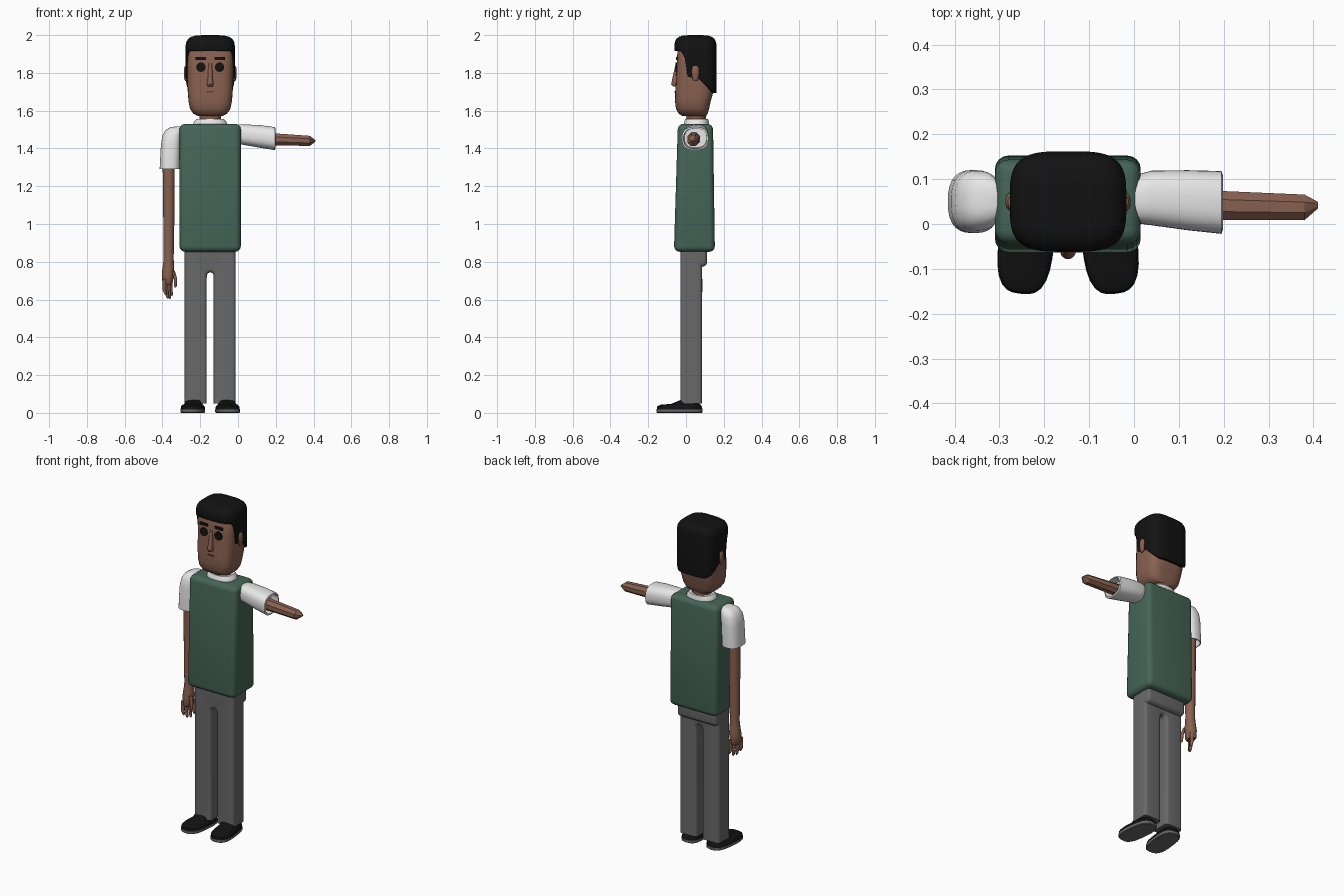
import bpy, bmesh, math
from mathutils import Matrix, Vector

CX = -0.147  # body centre line


def material(name, r, g, b):
    m = bpy.data.materials.new(name)
    m.diffuse_color = (r, g, b, 1)
    return m


GREEN = material("vest green", 0.06, 0.13, 0.095)
SKIN = material("skin brown", 0.25, 0.12, 0.08)
WHITE = material("shirt white", 0.8, 0.8, 0.8)
GREY = material("trouser grey", 0.14, 0.14, 0.14)
BLACK = material("black", 0.006, 0.006, 0.006)
LIP = material("lip brown", 0.12, 0.05, 0.035)


def finish(name, bm, mat, angle=40):
    bmesh.ops.recalc_face_normals(bm, faces=bm.faces)
    me = bpy.data.meshes.new(name)
    bm.to_mesh(me)
    bm.free()
    me.materials.append(mat)
    ob = bpy.data.objects.new(name, me)
    bpy.context.collection.objects.link(ob)
    bpy.ops.object.select_all(action='DESELECT')
    ob.select_set(True)
    bpy.context.view_layer.objects.active = ob
    bpy.ops.object.shade_smooth_by_angle(angle=math.radians(angle))
    return ob


def unit(i, n, p):
    """Point i of n on a unit superellipse with exponent p."""
    a = 2 * math.pi * (i + 0.5) / n
    c, s = math.cos(a), math.sin(a)
    r = (abs(c) ** p + abs(s) ** p) ** (-1 / p)
    return c * r, s * r


def skin_rings(bm, rings):
    loops = [[bm.verts.new(v) for v in ring] for ring in rings]
    n = len(loops[0])
    for a, b in zip(loops, loops[1:]):
        for i in range(n):
            bm.faces.new((a[i], a[(i + 1) % n], b[(i + 1) % n], b[i]))
    bm.faces.new(loops[0][::-1])
    bm.faces.new(loops[-1])


def loft(name, rings, mat, axis='z', n=32, p=2.0, angle=40):
    """Rings are (position on axis, centre a, centre b, radius a, radius b)."""
    bm = bmesh.new()
    pts = []
    for t, ca, cb, ra, rb in rings:
        uv = [unit(i, n, p) for i in range(n)]
        ab = [(ca + u * ra, cb + v * rb) for u, v in uv]
        pts.append([(a, b, t) if axis == 'z' else (t, a, b) for a, b in ab])
    skin_rings(bm, pts)
    return finish(name, bm, mat, angle)


def box(name, x, y, z, mat, bevel=0.0, shape=None):
    """Bevelled box between ranges; shape(v) adjusts corners first."""
    bm = bmesh.new()
    bmesh.ops.create_cube(bm, size=1)
    for v in bm.verts:
        v.co = Vector([r[0] + (c + 0.5) * (r[1] - r[0]) for r, c in zip((x, y, z), v.co)])
        if shape:
            shape(v.co)
    if bevel:
        bmesh.ops.bevel(bm, geom=bm.edges[:], offset=bevel, segments=4, profile=0.5, affect='EDGES')
    return finish(name, bm, mat, 35)


# Vest, slightly shallower at the top
def vest_taper(c):
    if c.z > 1.2:
        c.y = -0.043 if c.y < 0.05 else 0.143


box("vest", (-0.31, 0.015), (-0.064, 0.153), (0.853, 1.53), GREEN, 0.03, vest_taper)

# Trousers: front outline with a rounded crotch, extruded backwards
half = [(0.0185, 0.05), (0.0185, 0.715)]
half += [(0.0185 * math.cos(a), 0.722 + 0.022 * math.sin(a)) for a in (0.4, 0.8, 1.2)]
outline = [(0.135, 0.05)] + half + [(0, 0.745)]
outline += [(-x, z) for x, z in reversed(half)] + [(-0.135, 0.05), (-0.135, 0.9), (0.135, 0.9)]
bm = bmesh.new()
face = bm.faces.new([bm.verts.new((CX + x, -0.03, z)) for x, z in outline])
ext = bmesh.ops.extrude_face_region(bm, geom=[face])
bmesh.ops.translate(bm, vec=(0, 0.115, 0), verts=[g for g in ext["geom"] if isinstance(g, bmesh.types.BMVert)])
rim = [e for e in bm.edges if abs(e.verts[0].co.y - e.verts[1].co.y) < 1e-4
       and min(v.co.z for v in e.verts) < 0.89 and max(v.co.z for v in e.verts) > 0.06]
bmesh.ops.bevel(bm, geom=rim, offset=0.018, segments=4, profile=0.5, affect='EDGES')
finish("trousers", bm, GREY)


def seat_taper(c):
    if c.z < 0.8 and c.y > 0.05:
        c.z += 0.03


box("trouser_seat", (CX - 0.134, CX + 0.134), (0.0, 0.112), (0.75, 0.9), GREY, 0.02, seat_taper)

# Shoes, turned slightly outwards
for side, s in (("left", -1), ("right", 1)):
    sole = loft("sole_" + side, [(0, 0, -0.11, 0.058, 0.118), (0.004, 0, -0.11, 0.062, 0.122),
                                 (0.018, 0, -0.11, 0.062, 0.122)], GREY, p=3)
    upper = loft("shoe_" + side, [(0.018, 0, -0.11, 0.061, 0.121), (0.034, 0, -0.11, 0.059, 0.118),
                                  (0.044, 0, -0.105, 0.05, 0.105), (0.047, 0, -0.08, 0.045, 0.075),
                                  (0.07, 0, -0.055, 0.045, 0.045)], BLACK, p=3)
    for ob in (sole, upper):
        ob.data.transform(Matrix.Translation((CX + s * 0.08, 0.075, 0)) @ Matrix.Rotation(s * 0.11, 4, 'Z'))

# Collar and neck
loft("collar", [(1.515, CX, 0.055, 0.09, 0.068), (1.54, CX, 0.055, 0.087, 0.066),
                (1.557, CX, 0.057, 0.072, 0.06)], WHITE, p=2.4)
loft("neck", [(1.52, CX, 0.055, 0.058, 0.05), (1.57, CX, 0.055, 0.058, 0.052),
              (1.62, CX, 0.055, 0.07, 0.06)], SKIN)

# Head: (height, half width, front y, back y)
head = [(1.572, 0.065, -0.02, 0.105), (1.585, 0.09, -0.04, 0.115), (1.61, 0.107, -0.053, 0.122),
        (1.65, 0.115, -0.058, 0.131), (1.7, 0.119, -0.057, 0.145), (1.83, 0.123, -0.05, 0.148),
        (1.92, 0.122, -0.045, 0.147), (1.96, 0.1, -0.03, 0.13)]
loft("head", [(z, CX, (f + b) / 2, w, (b - f) / 2) for z, w, f, b in head], SKIN, n=48, p=3.6)

# Hair: columns whose lower end follows the hairline
HAIRLINE = [(-0.2, 1.918), (-0.025, 1.915), (-0.005, 1.88), (0.008, 1.78), (0.03, 1.775),
            (0.075, 1.765), (0.15, 1.695), (0.3, 1.69)]


def hairline(y):
    for (a, za), (b, zb) in zip(HAIRLINE, HAIRLINE[1:]):
        if y <= b:
            return za + (zb - za) * (y - a) / (b - a)


cols = [unit(i, 96, 3.6) for i in range(96)]
rings = []
for t, k in ((0, 0.85), (0, 0.985), (0.08, 1), (0.5, 1), (1, 1)):
    ring = []
    for u, v in cols:
        low = hairline(0.05 + 0.11 * v)
        ring.append((CX + 0.13 * k * u, 0.05 + 0.112 * k * v, low + t * (1.945 - low)))
    rings.append(ring)
for z, k in ((1.965, 0.97), (1.98, 0.9), (1.991, 0.78), (1.997, 0.6), (2.0, 0.3)):
    rings.append([(CX + 0.13 * k * u, 0.05 + 0.112 * k * v, z) for u, v in cols])
bm = bmesh.new()
skin_rings(bm, rings)
finish("hair", bm, BLACK, 50)

# Face details and ears
for side, s in (("left", -1), ("right", 1)):
    bm = bmesh.new()
    bmesh.ops.create_cone(bm, cap_ends=True, segments=20, radius1=0.025, radius2=0.025, depth=0.009,
                          matrix=Matrix.Translation((CX + s * 0.049, -0.052, 1.83)) @ Matrix.Rotation(math.pi / 2, 4, 'X'))
    finish("eye_" + side, bm, BLACK)
    x = CX + s * 0.05
    box("eyebrow_" + side, (x - 0.027, x + 0.027), (-0.053, -0.044), (1.868, 1.884), BLACK)
    x = CX + s * 0.128
    loft("ear_" + side, [(1.757, x, 0.05, 0.005, 0.01), (1.77, x, 0.05, 0.01, 0.016), (1.8, x, 0.05, 0.012, 0.021),
                         (1.825, x, 0.05, 0.012, 0.02), (1.837, x, 0.05, 0.006, 0.012)], SKIN, n=12)
loft("nose", [(1.728, CX, -0.055, 0.014, 0.014), (1.74, CX, -0.056, 0.019, 0.023),
              (1.765, CX, -0.055, 0.014, 0.019), (1.85, CX, -0.048, 0.009, 0.007)], SKIN, n=12)
box("mouth", (CX - 0.02, CX + 0.02), (-0.061, -0.053), (1.696, 1.704), LIP)

# Lowered arm: hollow sleeve, arm, hand
loft("sleeve_lowered", [(1.33, -0.36, 0.05, 0.046, 0.058), (1.29, -0.36, 0.05, 0.05, 0.064),
                        (1.29, -0.36, 0.05, 0.055, 0.07), (1.42, -0.354, 0.05, 0.054, 0.07),
                        (1.47, -0.348, 0.052, 0.051, 0.066), (1.498, -0.337, 0.054, 0.045, 0.055),
                        (1.512, -0.325, 0.055, 0.033, 0.038), (1.516, -0.315, 0.055, 0.015, 0.018)], WHITE, p=2.6)
loft("arm_lowered", [(1.36, -0.367, 0.05, 0.033, 0.034), (1.1, -0.366, 0.05, 0.031, 0.033),
                     (0.82, -0.367, 0.05, 0.027, 0.028), (0.79, -0.368, 0.05, 0.029, 0.03),
                     (0.74, -0.37, 0.05, 0.034, 0.036), (0.69, -0.373, 0.048, 0.028, 0.036),
                     (0.68, -0.373, 0.048, 0.02, 0.03)], SKIN, n=16)
for i in range(4):
    x, y, end = -0.39 + 0.011 * i, 0.02 + 0.019 * i, (0.625, 0.606, 0.604, 0.62)[i]
    loft("finger_%d" % (i + 1), [(0.71, x, y, 0.01, 0.01), (0.65, x, y, 0.01, 0.01),
                                 (end + 0.008, x + 0.006, y, 0.008, 0.008),
                                 (end, x + 0.007, y, 0.003, 0.003)], SKIN, n=10)
loft("thumb", [(0.75, -0.342, 0.03, 0.009, 0.012), (0.71, -0.331, 0.022, 0.009, 0.01),
               (0.672, -0.331, 0.018, 0.008, 0.009), (0.664, -0.332, 0.018, 0.003, 0.004)], SKIN, n=10)

# Raised arm: hollow sleeve and a faceted arm that ends in a point
loft("sleeve_raised", [(-0.01, 0.055, 1.475, 0.045, 0.045), (0.01, 0.056, 1.475, 0.055, 0.052),
                       (0.04, 0.058, 1.472, 0.061, 0.055), (0.12, 0.053, 1.463, 0.067, 0.06),
                       (0.195, 0.048, 1.452, 0.07, 0.061), (0.198, 0.048, 1.452, 0.061, 0.053),
                       (0.15, 0.05, 1.455, 0.058, 0.05)], WHITE, axis='x', p=2.6)
loft("arm_raised", [(0.13, 0.042, 1.452, 0.036, 0.036), (0.2, 0.041, 1.448, 0.035, 0.034),
                    (0.38, 0.037, 1.44, 0.031, 0.029), (0.41, 0.042, 1.44, 0.008, 0.004)],
     SKIN, axis='x', n=8, angle=30)
